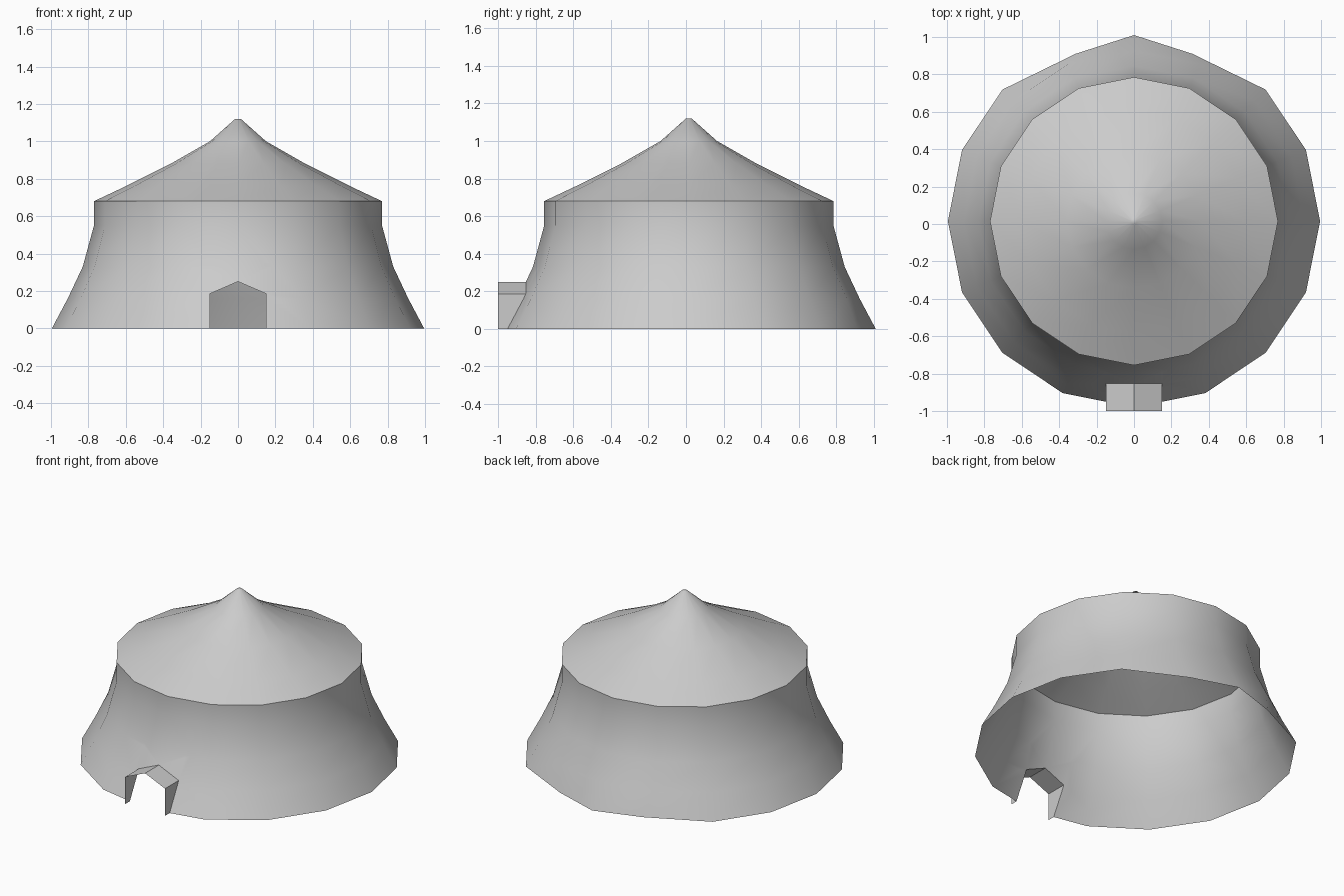
import bpy, bmesh, math
from mathutils import Vector

if "Cube" in bpy.data.objects:
    bpy.data.objects.remove(bpy.data.objects["Cube"], do_unlink=True)

SIDES = 16
CENTRE_Y = 0.015

stone = bpy.data.materials.new("plain_grey")
stone.use_nodes = True
grey = (0.6, 0.6, 0.6, 1)
stone.diffuse_color = grey
stone.node_tree.nodes["Principled BSDF"].inputs["Base Color"].default_value = grey


def finish(name, bm, angle):
    mesh = bpy.data.meshes.new(name)
    bm.to_mesh(mesh)
    bm.free()
    mesh.materials.append(stone)
    obj = bpy.data.objects.new(name, mesh)
    bpy.context.collection.objects.link(obj)
    bpy.ops.object.select_all(action='DESELECT')
    obj.select_set(True)
    bpy.context.view_layer.objects.active = obj
    bpy.ops.object.shade_smooth_by_angle(angle=math.radians(angle))
    return obj


def lathe(profile):
    """Open shell of revolution from (radius, height) pairs, listed bottom up."""
    bm = bmesh.new()
    rings = []
    for r, z in profile:
        ring = []
        for i in range(SIDES):
            a = math.tau * i / SIDES
            ring.append(bm.verts.new((r * math.cos(a), CENTRE_Y + r * math.sin(a), z)))
        rings.append(ring)
    for low, high in zip(rings, rings[1:]):
        for i in range(SIDES):
            j = (i + 1) % SIDES
            bm.faces.new((low[i], low[j], high[j], high[i]))
    return bm, rings


# Flared wall, with the rim drawn in slightly either side of the back
wall_profile = [(0.995, 0), (0.91, 0.16), (0.83, 0.33), (0.77, 0.55), (0.77, 0.68)]
wall, rings = lathe(wall_profile)
for v in rings[0]:
    if v.co.y > 0.85 and abs(v.co.x) > 0.1:
        v.co.x *= 0.82
        v.co.y = 0.91

# Doorway cut through the wall: two jambs and two sloping head planes
HALF, SPRING, PEAK = 0.15, 0.185, 0.25
slope = Vector((PEAK - SPRING, 0, HALF)).normalized()
planes = []
for s in (-1, 1):
    planes.append((Vector((s * HALF, 0, 0)), Vector((s, 0, 0))))
    planes.append((Vector((0, 0, PEAK)), Vector((s * slope.x, 0, slope.z))))
for co, no in planes:
    near = [f for f in wall.faces if f.calc_center_median().y < -0.6
            and abs(f.calc_center_median().x) < 0.37 and f.calc_center_median().z < 0.4]
    geom = set(near)
    for f in near:
        geom.update(f.edges)
        geom.update(f.verts)
    bmesh.ops.bisect_plane(wall, geom=list(geom), plane_co=co, plane_no=no, dist=1e-5)
inside = [f for f in wall.faces if f.calc_center_median().y < -0.5
          and all((f.calc_center_median() - co).dot(no) < 0 for co, no in planes)]
bmesh.ops.delete(wall, geom=inside, context='FACES')
finish("wall", wall, 60)

# Sweeping roof with a small pointed cap
roof, rings = lathe([(0.77, 0.68), (0.60, 0.76), (0.36, 0.88), (0.15, 1.0), (0.015, 1.12)])
roof.faces.new(rings[-1])
finish("roof", roof, 60)


# Projecting gabled door surround, ending on the sloping wall
def wall_y(x, z):
    for (r0, z0), (r1, z1) in zip(wall_profile, wall_profile[1:]):
        if z0 <= z <= z1:
            r = r0 + (r1 - r0) * (z - z0) / (z1 - z0)
            return CENTRE_Y - r + abs(x) * math.tan(math.pi / SIDES)


door = bmesh.new()
outline = [(-HALF, 0), (-HALF, 0.16), (-HALF, SPRING), (0, PEAK),
           (HALF, SPRING), (HALF, 0.16), (HALF, 0)]
front = [door.verts.new((x, -1, z)) for x, z in outline]
back = [door.verts.new((x, wall_y(x, z), z)) for x, z in outline]
for i in range(len(outline) - 1):
    door.faces.new((front[i], front[i + 1], back[i + 1], back[i]))
bmesh.ops.recalc_face_normals(door, faces=door.faces)
if sum(f.normal.z for f in door.faces) < 0:
    bmesh.ops.reverse_faces(door, faces=door.faces)
finish("door_surround", door, 20)
